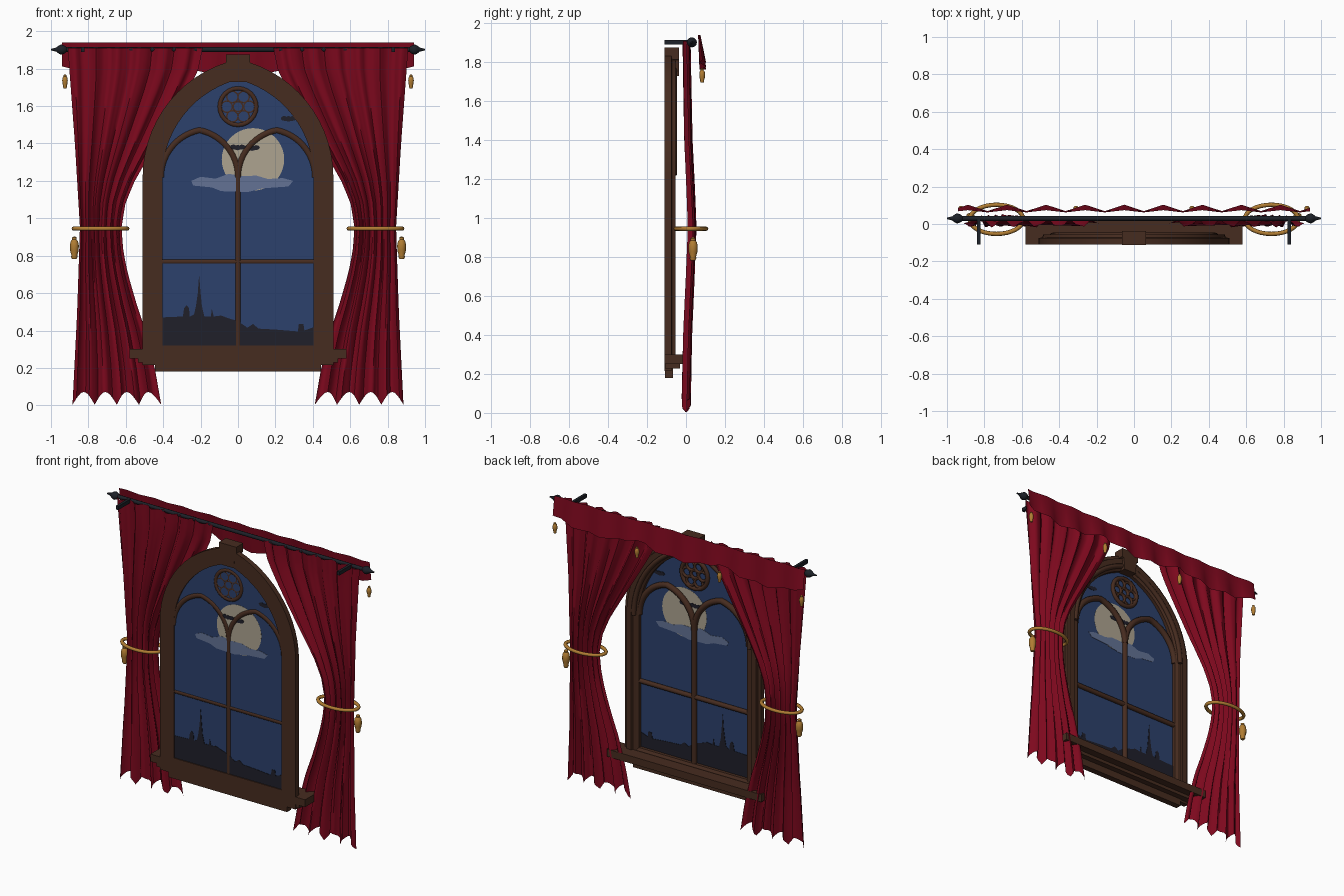
import bpy, bmesh, math
from math import sin, cos, pi

if "Cube" in bpy.data.objects:
    bpy.data.objects.remove(bpy.data.objects["Cube"])


def material(name, rgb):
    m = bpy.data.materials.new(name)
    m.diffuse_color = (*rgb, 1)
    m.use_nodes = True
    m.node_tree.nodes["Principled BSDF"].inputs["Base Color"].default_value = m.diffuse_color
    return m


RED = material("curtain red", (0.205, 0.0025, 0.0125))
WOOD = material("dark wood", (0.062, 0.025, 0.014))
GLASS = material("night blue", (0.025, 0.053, 0.15))
MOON = material("moon cream", (0.42, 0.37, 0.28))
CLOUD = material("cloud grey blue", (0.125, 0.17, 0.30))
SHADE = material("silhouette black", (0.014, 0.014, 0.023))
GOLD = material("old gold", (0.44, 0.205, 0.033))
IRON = material("black iron", (0.012, 0.015, 0.021))

SPRING, LEAN, HALF, SILL = 1.22, 0.134, 0.405, 0.32   # window opening
GY, BY = -0.1, -0.09                                   # glass plane, glazing bar plane


def finish(ob, mat, angle=None):
    ob.data.materials.clear()
    ob.data.materials.append(mat)
    if angle:
        bpy.ops.object.select_all(action='DESELECT')
        ob.select_set(True)
        bpy.context.view_layer.objects.active = ob
        bpy.ops.object.shade_smooth_by_angle(angle=math.radians(angle))
    return ob


def mesh(name, verts, faces, mat, angle=None):
    me = bpy.data.meshes.new(name)
    me.from_pydata(verts, [], faces)
    bm = bmesh.new()
    bm.from_mesh(me)
    bmesh.ops.recalc_face_normals(bm, faces=bm.faces)
    bm.to_mesh(me)
    bm.free()
    ob = bpy.data.objects.new(name, me)
    bpy.context.collection.objects.link(ob)
    return finish(ob, mat, angle)


def plate(name, pts, y0, y1, mat):
    """Outline in x, z pulled from y0 to y1."""
    n = len(pts)
    verts = [(x, y0, z) for x, z in pts] + [(x, y1, z) for x, z in pts]
    faces = [list(range(n)), list(range(2 * n - 1, n - 1, -1))]
    faces += [(i, (i + 1) % n, n + (i + 1) % n, n + i) for i in range(n)]
    return mesh(name, verts, faces, mat)


def picture(name, pts, half, mat):
    return plate(name, pts, GY - half, GY + half, mat)


def box(name, x0, x1, y0, y1, z0, z1, mat):
    return plate(name, [(x0, z0), (x1, z0), (x1, z1), (x0, z1)], y0, y1, mat)


def lathe(name, profile, loc, mat, scale=1, axis='Z', n=12):
    verts, faces = [], []
    for r, h in profile:
        for i in range(n):
            a, b, c = r * cos(2 * pi * i / n), r * sin(2 * pi * i / n), h
            p = (a, b, c) if axis == 'Z' else (c, a, b)
            verts.append([loc[k] + scale * p[k] for k in range(3)])
    m = len(profile)
    for j in range(m - 1):
        for i in range(n):
            k = (i + 1) % n
            faces.append((j * n + i, j * n + k, (j + 1) * n + k, (j + 1) * n + i))
    faces += [list(range(n)), list(range((m - 1) * n, m * n))]
    return mesh(name, verts, faces, mat, 40)


def tube(name, pts, r, mat, closed=False):
    cu = bpy.data.curves.new(name, 'CURVE')
    cu.dimensions, cu.bevel_depth, cu.bevel_resolution = '3D', r, 2
    cu.use_fill_caps = True
    sp = cu.splines.new('POLY')
    sp.points.add(len(pts) - 1)
    for p, q in zip(sp.points, pts):
        p.co = (*q, 1)
    sp.use_cyclic_u = closed
    tmp = bpy.data.objects.new(name + "_path", cu)
    bpy.context.collection.objects.link(tmp)
    bpy.context.view_layer.update()
    me = bpy.data.meshes.new_from_object(
        tmp.evaluated_get(bpy.context.evaluated_depsgraph_get()))
    bpy.data.objects.remove(tmp)
    ob = bpy.data.objects.new(name, me)
    bpy.context.collection.objects.link(ob)
    return finish(ob, mat, 50)


def arch(half, lean, n=14, cx=0):
    """Pointed arch from right spring to left spring."""
    R = half + lean
    top = math.acos(lean / R)
    right = [(R * cos(top * i / n) - lean, SPRING + R * sin(top * i / n)) for i in range(n + 1)]
    return [(cx + x, z) for x, z in right] + [(cx - x, z) for x, z in right[-2::-1]]


def opening(off):
    h = HALF + off
    return [(h, SILL - off)] + arch(h, LEAN) + [(-h, SILL - off)]


def ellipse(cx, cz, a, b, n=32):
    return [(cx + a * cos(2 * pi * i / n), cz + b * sin(2 * pi * i / n)) for i in range(n)]


# Moulded window frame swept round the opening
section = [(0.105, -0.11), (0.105, -0.075), (0.085, -0.072), (0.08, -0.055), (0.045, -0.055),
           (0.04, -0.066), (0.015, -0.066), (0, -0.075), (0, -0.11)]
loops = [opening(o) for o, _ in section]
n, m = len(loops[0]), len(section)
verts = [(x, y, z) for (o, y), lp in zip(section, loops) for x, z in lp]
faces = [(j * n + i, j * n + (i + 1) % n, (j + 1) % m * n + (i + 1) % n, (j + 1) % m * n + i)
         for j in range(m) for i in range(n)]
mesh("window_frame", verts, faces, WOOD, 30)
tube("arch_bead", [(x, -0.062, z) for x, z in arch(HALF + 0.03, LEAN)], 0.016, WOOD)

# Keystone, sill and apron
plate("keystone", [(-0.047, 1.728), (0.047, 1.728), (0.052, 1.81), (0.065, 1.815), (0.065, 1.875),
                   (-0.065, 1.875), (-0.065, 1.815), (-0.052, 1.81)], -0.1115, -0.037, WOOD)
box("sill", -0.58, 0.58, -0.11, 0.02, 0.25, 0.30, WOOD)
box("sill_moulding", -0.535, 0.535, -0.108, -0.03, 0.228, 0.252, WOOD)
box("apron", -0.445, 0.445, -0.109, -0.068, 0.18, 0.24, WOOD)

# Glazing bars and tracery
tube("mullion", [(0, BY, 0.31), (0, BY, 1.3)], 0.018, WOOD)
tube("transom", [(-0.41, BY, 0.768), (0.41, BY, 0.768)], 0.016, WOOD)
for s in (-1, 1):
    tube("tracery_arch", [(x, BY, z) for x, z in arch(0.206, 0.05, cx=s * 0.206)], 0.02, WOOD)


def ring(name, x, z, R, r):
    tube(name, [(px, BY - 0.004, pz) for px, pz in ellipse(x, z, R, R, 24)], r, WOOD, True)


ring("rose_ring", 0, 1.597, 0.098, 0.014)
ring("rose_centre", 0, 1.597, 0.026, 0.009)
for i in range(6):
    a = pi * i / 3
    ring("rose_lobe", 0.06 * cos(a), 1.597 + 0.06 * sin(a), 0.03, 0.009)

# Night scene: thin plates showing on both sides of the glass
picture("glass", opening(0.01), 0.0015, GLASS)
picture("moon", ellipse(0.08, 1.315, 0.167, 0.167, 40), 0.0025, MOON)
picture("cloud", [(-0.25, 1.2), (-0.24, 1.175), (-0.14, 1.165), (-0.09, 1.145), (0.05, 1.14),
                  (0.13, 1.16), (0.27, 1.17), (0.295, 1.2), (0.24, 1.215), (0.16, 1.21),
                  (0.1, 1.228), (0.02, 1.226), (-0.05, 1.238), (-0.12, 1.212), (-0.2, 1.222)],
        0.0032, CLOUD)
skyline = [(-0.41, 0.47), (-0.295, 0.475), (-0.288, 0.52), (-0.275, 0.535), (-0.262, 0.52),
           (-0.258, 0.475), (-0.235, 0.485), (-0.225, 0.53), (-0.215, 0.6), (-0.208, 0.7),
           (-0.2, 0.6), (-0.193, 0.53), (-0.18, 0.475), (-0.145, 0.475), (-0.14, 0.515),
           (-0.13, 0.475), (-0.09, 0.48), (-0.05, 0.465), (0.0, 0.45), (0.05, 0.415), (0.08, 0.435),
           (0.11, 0.41), (0.2, 0.405), (0.32, 0.395), (0.325, 0.435), (0.35, 0.435),
           (0.355, 0.4), (0.41, 0.42)]
picture("skyline", [(0.41, 0.31), (-0.41, 0.31)] + skyline, 0.004, SHADE)
wing = [(0.1, 0.3), (0.2, 0.2), (0.5, 0.35), (0.85, 0.25), (1, 0.0), (0.8, -0.22), (0.5, -0.3), (0.25, -0.32)]
for x, z, w in ((0.27, 1.533, 0.042), (-0.002, 1.38, 0.042), (0.075, 1.377, 0.042)):
    bat = wing + [(0, -0.4)] + [(-a, b) for a, b in wing[::-1]]
    picture("bat", [(x + a * w, z + b * w) for a, b in bat], 0.0045, SHADE)

# Rod with finials and wall brackets
tube("rod", [(-0.95, 0.03, 1.902), (0.95, 0.03, 1.902)], 0.013, IRON)
for s in (-1, 1):
    lathe("finial", [(0.012, s * 0.917), (0.02, s * 0.925), (0.026, s * 0.94), (0.026, s * 0.95),
                     (0.018, s * 0.963), (0.011, s * 0.972), (0.004, s * 1.0)],
          (0, 0.03, 1.902), IRON, axis='X')
    box("rod_bracket", s * 0.83 - 0.009, s * 0.83 + 0.009, -0.11, 0.03, 1.89, 1.915, IRON)


def sheet(name, f, nu, nv, mat):
    verts = [f(i / nu, j / nv) for j in range(nv + 1) for i in range(nu + 1)]
    w = nu + 1
    faces = [(j * w + i, j * w + i + 1, (j + 1) * w + i + 1, (j + 1) * w + i)
             for j in range(nv) for i in range(nu)]
    return mesh(name, verts, faces, mat, 60)


def key(z, table):
    """Straight interpolation through (z, value) pairs."""
    for (a, p), (b, q) in zip(table, table[1:]):
        if z <= b:
            return p + (q - p) * (z - a) / (b - a)
    return table[-1][1]


INNER = [(0, 0.41), (0.2, 0.445), (0.4, 0.495), (0.55, 0.545), (0.7, 0.588), (0.82, 0.613), (0.95, 0.623),
         (1.08, 0.602), (1.2, 0.552), (1.3, 0.495), (1.4, 0.435), (1.55, 0.345), (1.7, 0.258),
         (1.8, 0.21), (1.91, 0.19)]
OUTER = [(0, 0.885), (0.5, 0.86), (0.95, 0.845), (1.4, 0.872), (1.91, 0.91)]
DEPTH = [(0, 0.0), (0.4, 0.008), (0.7, 0.022), (0.95, 0.032), (1.15, 0.024), (1.4, 0.012), (1.91, 0.003)]

# Curtains, tiebacks and their tassels
TASSEL = [(0.004, 0.06), (0.013, 0.054), (0.012, 0.044), (0.02, 0.034), (0.024, 0.012), (0.023, -0.014),
          (0.016, -0.038), (0.017, -0.05), (0.012, -0.06)]
for s in (-1, 1):
    def curtain(u, v):
        hem = 0.003 + 0.068 * abs(sin(4 * pi * u))
        z = hem + (1.91 - hem) * v
        x = key(z, INNER) + (key(z, OUTER) - key(z, INNER)) * u
        y = key(z, DEPTH) + (0.019 - 0.003 * v) * sin(12 * pi * u) + 0.005 * sin(26 * pi * u + 1 + 2 * v)
        return (s * x, y, z)
    sheet("curtain", curtain, 48, 32, RED)
    tube("tieback", [(s * 0.735 + 0.143 * cos(2 * pi * i / 32), 0.025 + 0.078 * sin(2 * pi * i / 32), 0.945)
                     for i in range(32)], 0.0115, GOLD, True)
    lathe("tieback_tassel", TASSEL, (s * 0.875, 0.036, 0.842), GOLD)


# Scalloped valance with four small tassels
def valance(u, v):
    low = 1.812 - 0.05 * abs(sin(3 * pi * u))
    y = 0.068 + 0.018 * (1 - v) + (0.006 + 0.011 * (1 - v)) * sin(18 * pi * u)
    return (-0.94 + 1.88 * u, y, low + (1.94 - low) * v)


sheet("valance", valance, 36, 4, RED)
for x in (-0.925, -0.31, 0.31, 0.925):
    lathe("valance_tassel", TASSEL, (x, 0.083, 1.732), GOLD, 0.62)
